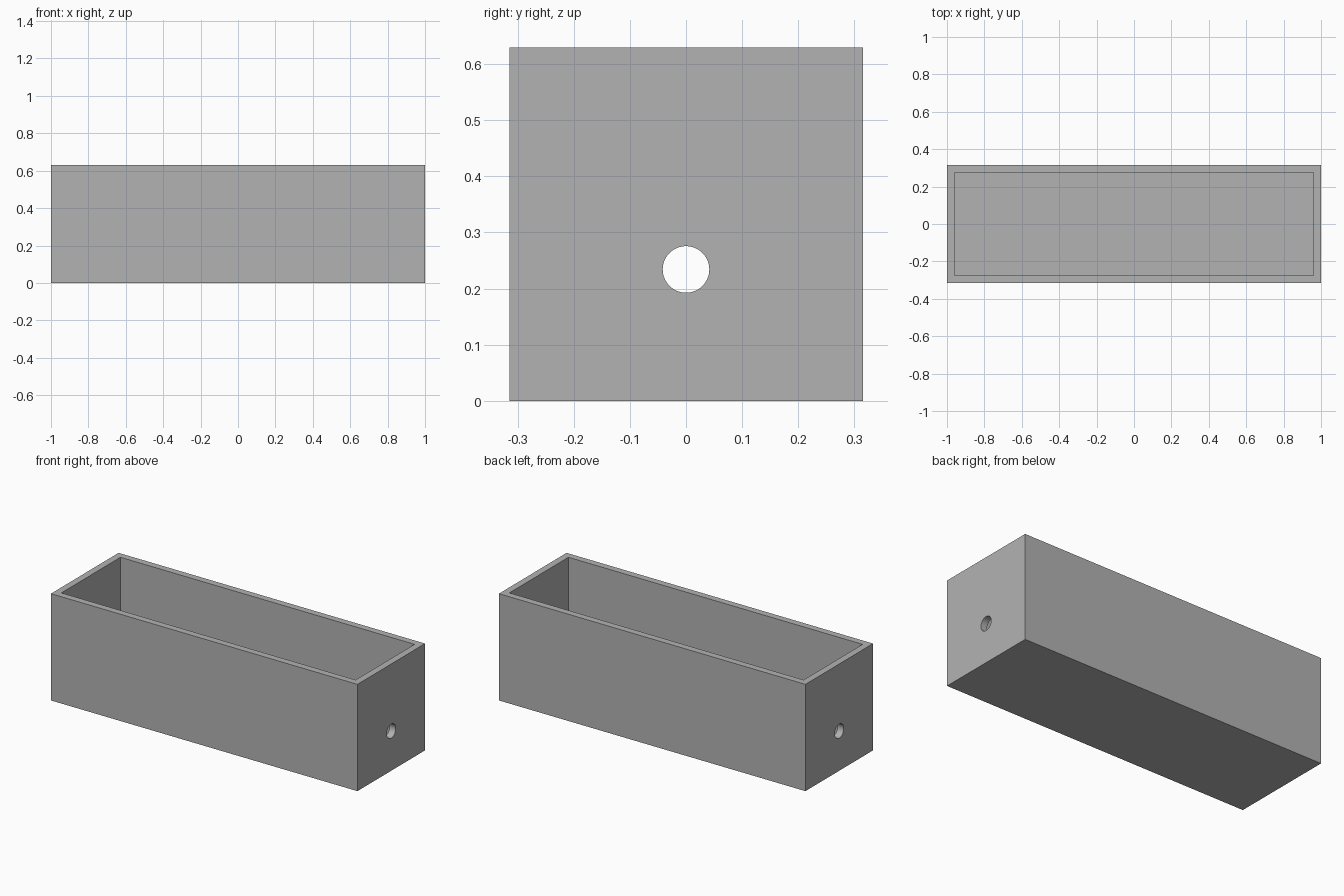
import bpy
import math

default_cube = bpy.data.objects.get("Cube")
if default_cube:
    bpy.data.objects.remove(default_cube, do_unlink=True)

LENGTH, WIDTH, HEIGHT = 2.0, 0.63, 0.63
WALL = 0.04
HOLE_RADIUS, HOLE_HEIGHT = 0.0415, 0.234

grey = bpy.data.materials.new("plain grey")
grey.use_nodes = True
colour = (0.45, 0.45, 0.45, 1.0)
grey.diffuse_color = colour
grey.node_tree.nodes["Principled BSDF"].inputs["Base Color"].default_value = colour


def box(name, size, bottom):
    bpy.ops.mesh.primitive_cube_add(size=1, location=(0, 0, bottom + size[2] / 2))
    obj = bpy.context.object
    obj.name = name
    obj.scale = size
    bpy.ops.object.transform_apply(location=True, rotation=True, scale=True)
    obj.data.materials.append(grey)
    return obj


def cut(target, cutter):
    cutter.hide_render = True
    mod = target.modifiers.new(cutter.name, "BOOLEAN")
    mod.operation = "DIFFERENCE"
    mod.solver = "EXACT"
    mod.object = cutter
    bpy.context.view_layer.objects.active = target
    bpy.ops.object.modifier_apply(modifier=mod.name)
    bpy.data.objects.remove(cutter, do_unlink=True)


# Open-topped trough
trough = box("trough", (LENGTH, WIDTH, HEIGHT), 0)
cut(trough, box("cavity_cutter", (LENGTH - 2 * WALL, WIDTH - 2 * WALL, HEIGHT), WALL))

# Round hole through both end walls
bpy.ops.mesh.primitive_cylinder_add(
    vertices=64, radius=HOLE_RADIUS, depth=LENGTH * 1.2,
    location=(0, 0, HOLE_HEIGHT), rotation=(0, math.pi / 2, 0))
hole_cutter = bpy.context.object
hole_cutter.name = "hole_cutter"
hole_cutter.data.materials.append(grey)
cut(trough, hole_cutter)

# Smooth hole walls with crisp box edges
bpy.ops.object.select_all(action="DESELECT")
trough.select_set(True)
bpy.context.view_layer.objects.active = trough
bpy.ops.object.shade_smooth_by_angle(angle=math.radians(30))
